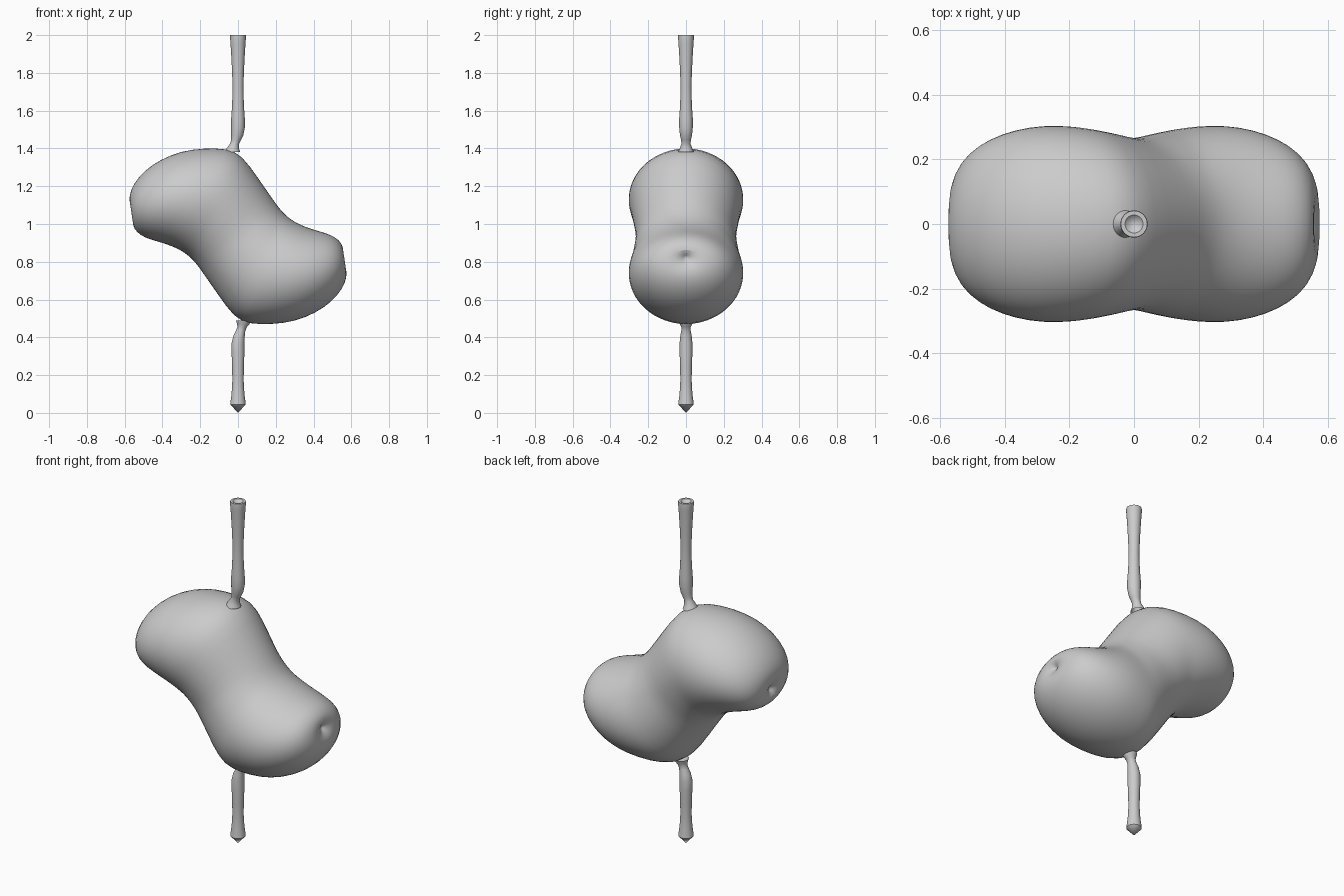
import bpy, bmesh, math

if "Cube" in bpy.data.objects:
    bpy.data.objects.remove(bpy.data.objects["Cube"])

SEG = 32


def loft(name, rings, start=None, end=None, subdiv=0):
    """Skin elliptical rings (centre, in-plane half axis, depth half axis) with optional poles."""
    bm = bmesh.new()
    loops = []
    for (cx, cz), (ax, az), hy in rings:
        loop = []
        for i in range(SEG):
            a = 2 * math.pi * i / SEG
            c, s = math.cos(a), math.sin(a)
            loop.append(bm.verts.new((cx + c * ax, s * hy, cz + c * az)))
        loops.append(loop)
    for lo, hi in zip(loops, loops[1:]):
        for i in range(SEG):
            j = (i + 1) % SEG
            bm.faces.new((lo[i], lo[j], hi[j], hi[i]))
    for pole, loop in ((start, loops[0]), (end, loops[-1])):
        if pole:
            tip = bm.verts.new((pole[0], 0, pole[1]))
            for i in range(SEG):
                bm.faces.new((loop[i], loop[(i + 1) % SEG], tip))
    bmesh.ops.recalc_face_normals(bm, faces=bm.faces)
    mesh = bpy.data.meshes.new(name)
    bm.to_mesh(mesh)
    bm.free()
    obj = bpy.data.objects.new(name, mesh)
    bpy.context.collection.objects.link(obj)
    if subdiv:
        mod = obj.modifiers.new("smooth", 'SUBSURF')
        mod.levels = mod.render_levels = subdiv
    bpy.ops.object.select_all(action='DESELECT')
    obj.select_set(True)
    bpy.context.view_layer.objects.active = obj
    bpy.ops.object.shade_smooth_by_angle(angle=math.radians(45))
    return obj


# Balloon body: upper point, lower point and half depth of each slice, left end to waist
MID_Z = 1.87
half = [
    ((-.55, 1.07), (-.545, 1.03), .02),
    ((-.572, 1.10), (-.56, 1.01), .06),
    ((-.578, 1.15), (-.55, .972), .125),
    ((-.553, 1.215), (-.515, .938), .195),
    ((-.495, 1.285), (-.465, .917), .245),
    ((-.41, 1.343), (-.41, .902), .28),
    ((-.30, 1.388), (-.35, .882), .302),
    ((-.18, 1.403), (-.30, .858), .307),
    ((-.06, 1.402), (-.262, .83), .30),
    ((.02, 1.37), (-.24, .808), .29),
    ((.11, 1.24), (-.217, .783), .277),
    ((.19, 1.125), (-.19, .745), .262),
]
# The right half is the left half turned 180 degrees about the depth axis
turn = lambda p: (-p[0], MID_Z - p[1])
slices = half + [(turn(b), turn(t), h) for t, b, h in reversed(half[:-1])]
rings = [(((t[0] + b[0]) / 2, (t[1] + b[1]) / 2),
          ((t[0] - b[0]) / 2, (t[1] - b[1]) / 2), h) for t, b, h in slices]
loft("balloon_body", rings, (-.53, 1.05), turn((-.53, 1.05)), 1)


# Stems: centre x, height, radius
def stem(name, profile, start=None, end=None):
    loft(name, [((x, z), (r, 0), r) for x, z, r in profile], start, end)


stem("upper_stem", [
    (-.03, 1.38, .042), (-.028, 1.40, .033), (-.018, 1.425, .024),
    (-.01, 1.445, .026), (-.004, 1.47, .032), (0, 1.51, .036), (0, 1.56, .036),
    (0, 1.63, .031), (0, 1.72, .029), (0, 1.80, .031), (0, 1.88, .035),
    (0, 1.96, .040), (0, 1.985, .042), (0, 2.0, .041), (0, 2.0, .028),
    (0, 1.99, .018)], end=(0, 1.985))

stem("lower_stem", [
    (0, .045, .041), (0, .056, .040), (0, .10, .034), (0, .17, .030),
    (0, .24, .031), (0, .32, .034), (0, .37, .034), (.006, .41, .030),
    (.014, .435, .025), (.022, .455, .025), (.028, .47, .033),
    (.03, .49, .040)], start=(0, 0))
